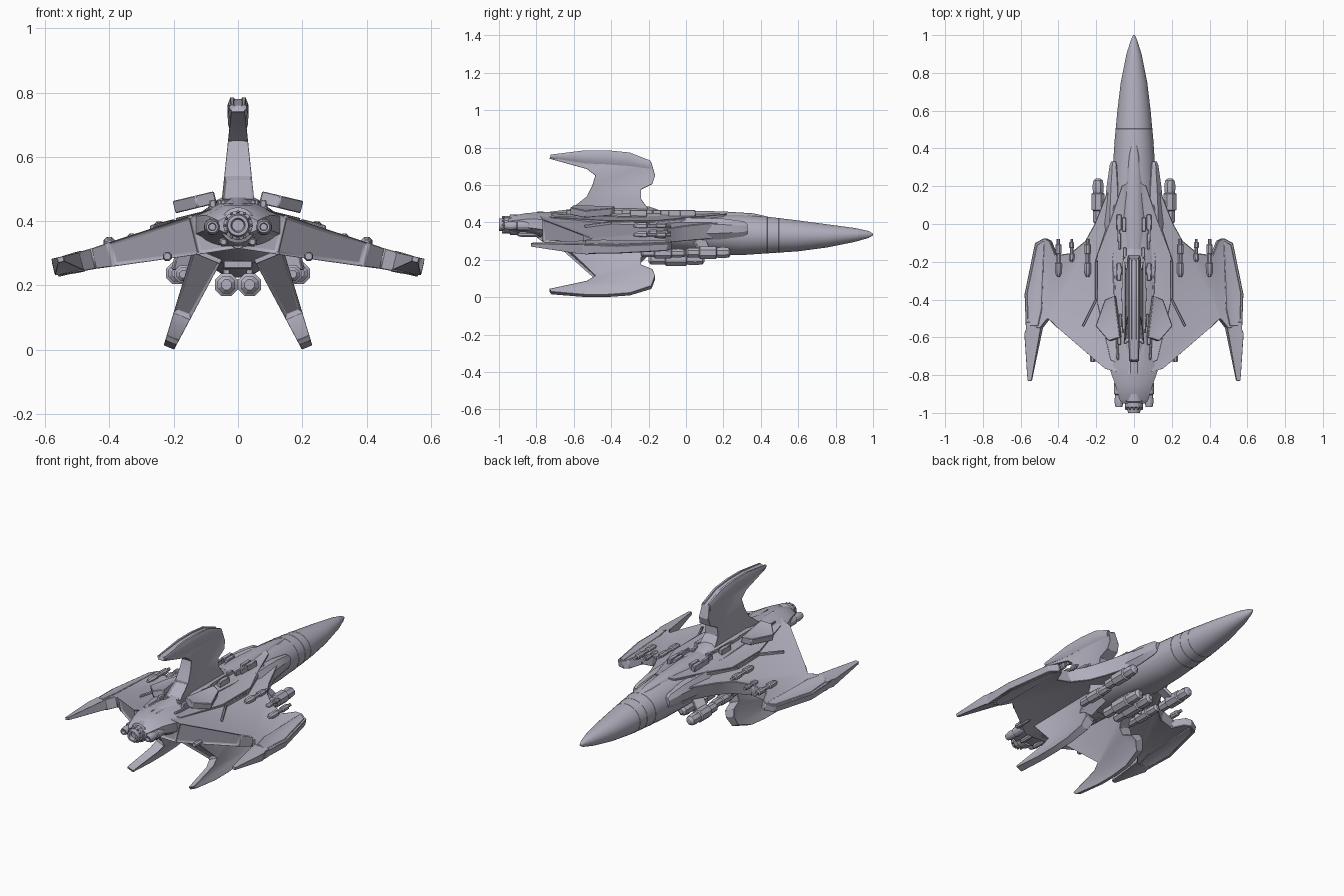
import bpy, bmesh, math, random
from mathutils import Vector

random.seed(4)
if "Cube" in bpy.data.objects:
    bpy.data.objects.remove(bpy.data.objects["Cube"])

hull_grey = bpy.data.materials.new("hull_grey")
hull_grey.use_nodes = True
colour = (0.44, 0.43, 0.51, 1)
hull_grey.diffuse_color = colour
hull_grey.node_tree.nodes["Principled BSDF"].inputs["Base Color"].default_value = colour
parts = []


def finish(name, bm, mirror=False, bevel=0):
    bmesh.ops.recalc_face_normals(bm, faces=bm.faces)
    mesh = bpy.data.meshes.new(name)
    bm.to_mesh(mesh)
    bm.free()
    mesh.materials.append(hull_grey)
    ob = bpy.data.objects.new(name, mesh)
    bpy.context.collection.objects.link(ob)
    if bevel:
        mod = ob.modifiers.new("soft_edges", "BEVEL")
        mod.width, mod.segments, mod.limit_method = bevel, 1, "ANGLE"
    if mirror:
        ob.modifiers.new("other_side", "MIRROR")
    parts.append(ob)


def loft(name, rows, sides=24, cx=0, mirror=False):
    """Skin rings given as (y, half width, bottom, top)."""
    bm = bmesh.new()
    grow = 1 / math.cos(math.pi / sides)
    rings = []
    for y, hw, lo, hi in rows:
        ring = []
        for i in range(sides):
            a = math.tau * (i + 0.5) / sides
            ring.append(bm.verts.new((cx + math.cos(a) * hw * grow, y,
                                      (lo + hi) / 2 + math.sin(a) * (hi - lo) / 2 * grow)))
        rings.append(ring)
    for a, b in zip(rings, rings[1:]):
        for i in range(sides):
            j = (i + 1) % sides
            bm.faces.new((a[i], a[j], b[j], b[i]))
    bm.faces.new(rings[0])
    bm.faces.new(rings[-1])
    finish(name, bm, mirror)


def turned(name, x, y, z, profile, mirror=True, sides=8):
    """Round part along y from (offset, radius) pairs."""
    loft(name, [(y + d, r, z - r, z + r) for d, r in profile], sides, x, mirror)


def plate(name, outline, place, thick, normal, mirror, rim=0.006):
    """Slab with sunken panels on both sides and along its trailing edge."""
    bm = bmesh.new()
    n = Vector(normal).normalized()
    sheets = []
    for s in (1, -1):
        sheets.append([bm.verts.new(Vector(place(a, b)) + n * s * thick(a, b)) for a, b in outline])
    caps = [bm.faces.new(sheets[0]), bm.faces.new(sheets[1][::-1])]
    count = len(outline)
    edge = []
    for i in range(count):
        j = (i + 1) % count
        edge.append(bm.faces.new((sheets[0][i], sheets[1][i], sheets[1][j], sheets[0][j])))
    bmesh.ops.recalc_face_normals(bm, faces=bm.faces)
    bm.normal_update()
    rear = [f for f in edge if f.normal.y < -0.3 and f.calc_area() > 0.006]
    bmesh.ops.inset_individual(bm, faces=caps, thickness=rim, depth=-0.002)
    bmesh.ops.inset_individual(bm, faces=rear, thickness=0.012, depth=-0.012)
    finish(name, bm, mirror, 0.004)


def bar(name, p, q, width, height, mirror=True):
    """Box beam running from p to q."""
    p, q = Vector(p), Vector(q)
    bm = bmesh.new()
    bmesh.ops.create_cube(bm, size=1)
    along = (q - p).normalized()
    side = along.cross(Vector((0, 0, 1))).normalized()
    up = side.cross(along)
    for v in bm.verts:
        x, y, z = v.co
        v.co = p.lerp(q, y + 0.5) + side * x * width + up * z * height
    finish(name, bm, mirror, 0.003)


# Fuselage
hull = [(1, .004, .33, .34), (.975, .016, .316, .354), (.9, .04, .295, .37), (.75, .07, .265, .39),
        (.6, .088, .245, .41), (.45, .102, .235, .428), (.3, .112, .225, .442), (.1, .13, .23, .45),
        (-.1, .15, .245, .455), (-.5, .16, .265, .455), (-.75, .13, .31, .45), (-.85, .1, .345, .445)]
loft("fuselage", hull, 32)


def hull_at(y, scale):
    for a, b in zip(hull, hull[1:]):
        if b[0] <= y <= a[0]:
            t = (a[0] - y) / (a[0] - b[0])
            w, lo, hi = [a[k] + (b[k] - a[k]) * t for k in (1, 2, 3)]
            mid, h = (lo + hi) / 2, (hi - lo) / 2 * scale
            return y, w * scale, mid - h, mid + h


# Nose bands
for y in (.92, .56, .5, .43):
    loft("nose_band", [hull_at(y + d, s) for d, s in ((.005, 1), (.004, 1.012), (-.004, 1.012), (-.005, 1))], 32)

# Canopy spine and shoulder intakes
loft("canopy_spine", [(.46, .01, .41, .425), (.36, .028, .4, .448), (.2, .045, .4, .458),
                      (0, .06, .4, .463), (-.2, .04, .4, .46)], 12)
loft("intake", [(.33, .016, .34, .39), (.31, .024, .325, .405), (.2, .04, .31, .42), (0, .06, .3, .425),
                (-.2, .03, .3, .42)], 8, .105, True)

# Tail block
loft("tail_block", [(-.5, .13, .3, .45), (-.75, .135, .32, .455), (-.85, .1, .34, .45),
                    (-.93, .075, .345, .435), (-.95, .06, .355, .42)], 8)


# Main wings
def wing_mid(x):
    return .388 - .233 * x


def wing_thick(x, y):
    return .073 - .075 * x - .02 * (y + .75)


def wing_top(x, y):
    return wing_mid(x) + wing_thick(x, y)


wing = [(0, .2), (.12, .2), (.16, .1), (.2, 0), (.25, -.09), (.33, -.155), (.41, -.165), (.44, -.09),
        (.47, -.075), (.52, -.1), (.575, -.37), (.567, -.56), (.488, -.55), (.45, -.5), (.4, -.55),
        (.14, -.77), (0, -.8)]
plate("wing", wing, lambda x, y: (x, y, wing_mid(x)), wing_thick, (.233, 0, 1), True)

# Trailing wingtip spikes, thinning and rising to the rear
spike = [(.565, -.52), (.567, -.56), (.575, -.58), (.562, -.83), (.542, -.83), (.488, -.55), (.48, -.52)]
plate("wingtip_spike", spike, lambda x, y: (x, y, wing_mid(x) - .07 * (y + .53)),
      lambda x, y: .03 + .07 * (y + .53), (.233, 0, 1), True, .004)

# Raised tip panels
panel = [(.47, -.09), (.51, -.11), (.563, -.37), (.555, -.54), (.5, -.54), (.48, -.45)]
plate("wingtip_panel", panel, lambda x, y: (x, y, wing_mid(x)), lambda x, y: wing_thick(x, y) + .003,
      (.233, 0, 1), True)

# Shoulder deck blending the spine into the wings
deck = [(.03, .22), (.06, .2), (.12, .02), (.19, -.16), (.19, -.42), (.12, -.72), (.03, -.76)]
plate("shoulder_deck", deck, lambda x, y: (x, y, .44 - .25 * x), lambda x, y: .018, (.25, 0, 1), True)

# Dorsal and ventral fins share the tip outline: (y, distance from tip)
fin_tip = [(-.13, .39), (-.2, .31), (-.24, .255), (-.24, .205), (-.18, .175), (-.165, .13), (-.185, .06),
           (-.3, .012), (-.42, 0), (-.54, 0), (-.72, .02), (-.73, .04), (-.53, .095), (-.485, .13)]
plate("dorsal_fin", fin_tip + [(-.5, .18), (-.53, .24), (-.62, .31), (-.68, .39)],
      lambda y, h: (0, y, .78 - h), lambda y, h: .018 + .105 * h, (1, 0, 0), False)
plate("ventral_fin", fin_tip + [(-.68, .37), (-.68, .39)], lambda y, h: (.215 - .31 * h, y, .007 + .75 * h),
      lambda y, h: .018 + .08 * h, (.75, 0, .31), True)
loft("fin_root", [(-.1, .03, .42, .45), (-.2, .06, .42, .485), (-.5, .065, .42, .485), (-.74, .03, .42, .455)], 8)

# Twin crest along the dorsal fin top
loft("fin_crest", [(-.725, .008, .745, .762), (-.54, .013, .715, .785), (-.42, .014, .71, .785),
                   (-.3, .014, .7, .773), (-.19, .012, .68, .73)], 8, .018, True)

# Raised armour plates beside the fin
armour = [(.07, -.6), (.13, -.62), (.2, -.54), (.15, -.4), (.1, -.38)]
plate("armour_plate", armour, lambda x, y: (x, y, .491 - .24 * x), lambda x, y: .021, (.24, 0, 1), True)

# Deck rails following the wing surface
for name, ends in (("spine_rail", ((.055, .18), (.11, -.18))), ("deck_rail", ((.11, -.18), (.085, -.72))),
                   ("wing_rail", ((.1, .1), (.2, -.2))), ("aft_rail", ((.2, -.2), (.2, -.4))),
                   ("wing_rib", ((.2, -.4), (.27, -.54)))):
    p, q = [(x, y, wing_top(x, y) + .003) for x, y in ends]
    bar(name, p, q, .012, .02)

# Machinery in the deck trench
for i in range(26):
    x, y = random.uniform(.03, .085), random.uniform(-.7, 0)
    length = random.uniform(.03, .1)
    bar("deck_machinery", (x, y, .448), (x, y + length, .448), random.uniform(.01, .025), .036)

# Wing guns
gun = [(0, .008), (.02, .017), (.07, .018), (.075, .011), (.12, .011), (.125, .016), (.17, .016),
       (.175, .009), (.2, .009)]
for x in (.245, .4):
    turned("wing_gun", x, -.28, wing_top(x, -.2) + .006, gun)
turned("small_gun", .33, -.2, wing_top(.33, -.15), [(d * .6, r * .8) for d, r in gun])
turned("aft_probe", .22, -.73, .29, [(0, .01), (.01, .014), (.1, .014), (.12, .006)])

# Underslung pods and their pylons
pod = [(0, .015), (.01, .026), (.07, .026), (.075, .034), (.16, .034), (.165, .027), (.2, .03),
       (.23, .025), (.24, .012)]
turned("outer_pod", .19, 0, .238, pod)
turned("inner_pod", .036, -.2, .202, [(d * 1.25, r * 1.05) for d, r in pod])
turned("rear_pod", .17, -.24, .235, [(d, r * .8) for d, r in pod])
bar("outer_pylon", (.18, .1, .24), (.1, .06, .33), .07, .02)
bar("rear_pylon", (.17, -.13, .24), (.15, -.12, .32), .02, .08)
bar("inner_pylon", (.036, -.1, .235), (.036, .02, .235), .02, .06)

# Belly grille
for y in (-.3, -.38, -.46, -.54):
    bar("belly_grille", (-.045, y, .265), (.045, y, .265), .05, .024, False)

# Engines
turned("main_engine", 0, -.9, .387, [(0, .055), (-.04, .055), (-.045, .045), (-.07, .045), (-.075, .036),
                                     (-.1, .032), (-.1, .022), (-.08, .018)], False, 20)
for i in range(12):
    a = math.tau * i / 12
    x, z = math.cos(a) * .042, .387 + math.sin(a) * .042
    bar("engine_vane", (x, -.94, z), (x, -.985, z), .009, .009, False)
turned("side_engine", .08, -.85, .382, [(.03, .02), (0, .026), (-.05, .026), (-.055, .02), (-.09, .024),
                                        (-.12, .018), (-.12, .012), (-.1, .01)], True, 12)
turned("lower_thruster", .045, -.84, .335, [(.05, .012), (-.04, .014), (-.06, .008)])

# Smooth round parts while keeping hard edges
bpy.ops.object.select_all(action="DESELECT")
for ob in parts:
    ob.select_set(True)
bpy.context.view_layer.objects.active = parts[0]
bpy.ops.object.shade_smooth_by_angle(angle=math.radians(28))
